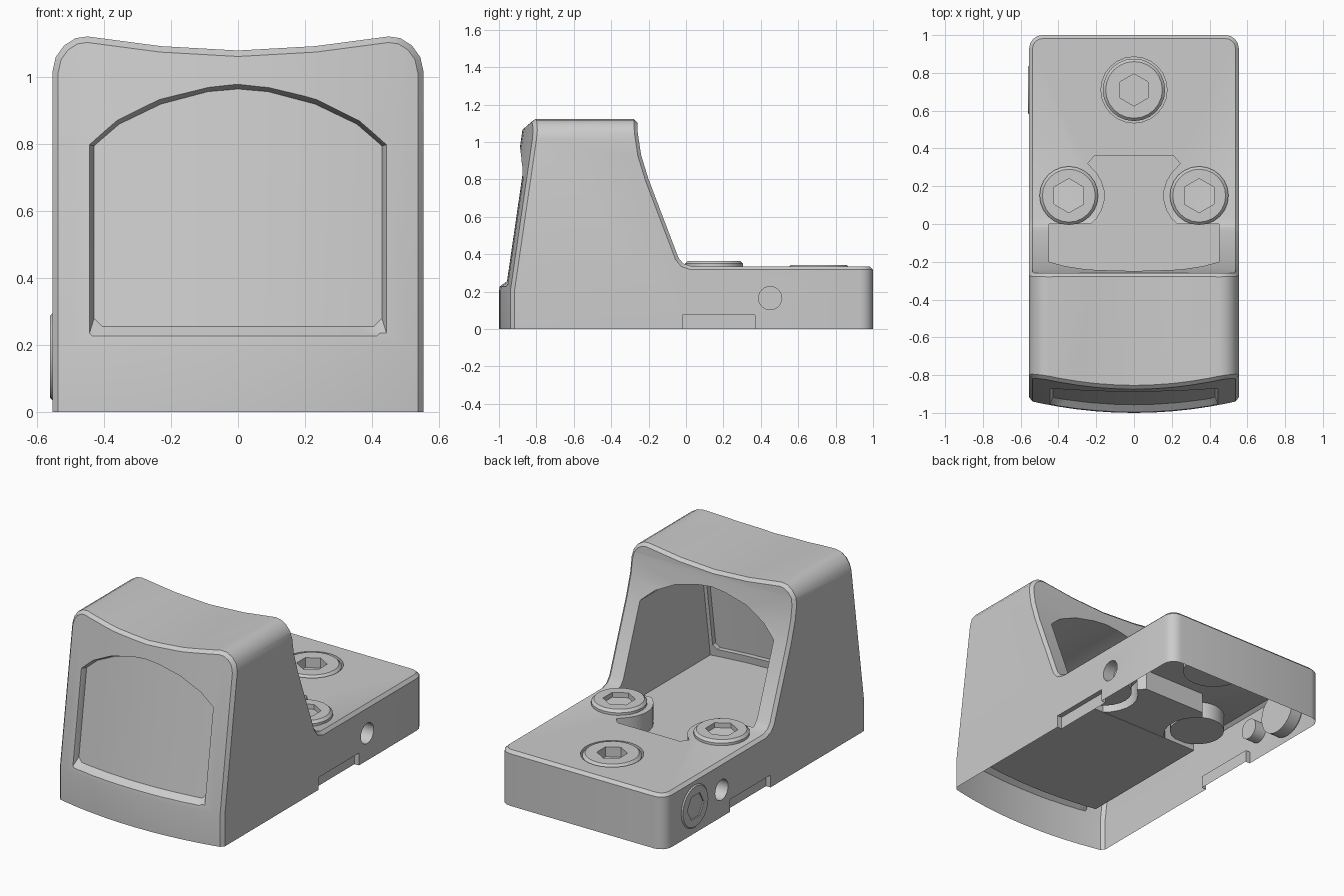
import bpy, bmesh
from math import cos, sin, pi, radians
from mathutils import Matrix

if "Cube" in bpy.data.objects:
    bpy.data.objects.remove(bpy.data.objects["Cube"])

W = 0.555


def make(name, verts, faces):
    me = bpy.data.meshes.new(name)
    me.from_pydata(verts, [], faces)
    bm = bmesh.new()
    bm.from_mesh(me)
    bmesh.ops.recalc_face_normals(bm, faces=bm.faces)
    bm.to_mesh(me)
    bm.free()
    ob = bpy.data.objects.new(name, me)
    bpy.context.collection.objects.link(ob)
    return ob


def prism(name, pts, axis, a, b):
    """Extrude a 2D outline along one axis."""
    put = {'X': lambda p, t: (t, p[0], p[1]),
           'Y': lambda p, t: (p[0], t, p[1]),
           'Z': lambda p, t: (p[0], p[1], t)}[axis]
    n = len(pts)
    verts = [put(p, a) for p in pts] + [put(p, b) for p in pts]
    faces = [tuple(range(n)), tuple(range(n, 2 * n))]
    faces += [(i, (i + 1) % n, n + (i + 1) % n, n + i) for i in range(n)]
    return make(name, verts, faces)


def loft(name, rings):
    """Join outlines made of columns (x, bottom, top), each laid on y = f(x, z)."""
    verts, faces = [], []
    c = len(rings[0][0])
    n = 2 * c
    for cols, f in rings:
        verts += [(x, f(x, lo), lo) for x, lo, hi in cols]
        verts += [(x, f(x, hi), hi) for x, lo, hi in reversed(cols)]
    for r in range(len(rings) - 1):
        faces += [(r * n + i, r * n + (i + 1) % n, r * n + n + (i + 1) % n, r * n + n + i)
                  for i in range(n)]
    for o in (0, (len(rings) - 1) * n):
        faces += [(o + i, o + i + 1, o + n - 2 - i, o + n - 1 - i) for i in range(c - 1)]
    return make(name, verts, faces)


def apply(ob, mod):
    bpy.context.view_layer.objects.active = ob
    bpy.ops.object.modifier_apply(modifier=mod.name)


def boolean(ob, cutter, op='DIFFERENCE'):
    m = ob.modifiers.new('cut', 'BOOLEAN')
    m.operation, m.solver, m.object = op, 'EXACT', cutter
    cutter.hide_render = True
    apply(ob, m)
    bpy.data.objects.remove(cutter)


def mirror(half):
    return [(-x, lo, hi) for x, lo, hi in reversed(half) if x > 0] + half


def smooth(ob, angle=30):
    bpy.ops.object.select_all(action='DESELECT')
    ob.select_set(True)
    bpy.context.view_layer.objects.active = ob
    bpy.ops.object.shade_smooth_by_angle(angle=radians(angle))


# Bowed front: upright at the foot, leaning back above z = 0.2
def upright(x, z):
    return -0.935 - 0.065 * (1 - (x / 0.56) ** 2)


def lean(x, z):
    return upright(x, z) + 0.145 * (z - 0.2)


def behind(d):
    return lambda x, z: lean(x, z) + d


# Body: side profile with rounded rear corners
side = [(-1.1, -0.1), (1, -0.1), (1, 0.335), (0.03, 0.335), (-0.015, 0.35), (-0.04, 0.38),
        (-0.2, 0.8), (-0.24, 0.93), (-0.258, 1.05), (-0.265, 1.2), (-1.1, 1.2)]
body = prism('sight_body', side, 'X', -W, W)
bm = bmesh.new()
bm.from_mesh(body.data)
rear = [e for e in bm.edges if all(v.co.y > 0.99 for v in e.verts)
        and abs(e.verts[0].co.x - e.verts[1].co.x) < 0.01]
bmesh.ops.bevel(bm, geom=rear, offset=0.07, segments=4, profile=0.5, affect='EDGES')
bm.to_mesh(body.data)
bm.free()

# Concave top with rounded shoulders
half = [(0.6, -0.3), (0.6, 1.0), (0.556, 1.01), (0.545, 1.06), (0.52, 1.095), (0.485, 1.117),
        (0.45, 1.122), (0.23, 1.093), (0, 1.08)]
boolean(body, prism('top_outline', half + [(-x, z) for x, z in half[-2::-1]], 'Y', -2, 2), 'INTERSECT')

# Front surface
cols = [(i * 0.1, -0.4, 1.4) for i in range(-7, 8)]
for f in (upright, lean):
    boolean(body, loft('front_cutter', [(cols, lambda x, z: -1.4), (cols, f)]))

# Small chamfer on all outer edges
bm = bmesh.new()
bm.from_mesh(body.data)
bmesh.ops.remove_doubles(bm, verts=bm.verts, dist=0.002)
bm.to_mesh(body.data)
bm.free()
m = body.modifiers.new('chamfer', 'BEVEL')
m.width, m.segments, m.limit_method, m.angle_limit = 0.018, 1, 'ANGLE', radians(40)
m.use_clamp_overlap = False
apply(body, m)

# Window recess, hood cavity and lens share the arched outline
arch = [(0, 0.985), (0.09, 0.975), (0.235, 0.94), (0.365, 0.875), (0.42, 0.827), (0.45, 0.8)]
outer = mirror([(x, 0.215, z) for x, z in arch])
cavity = mirror([(x, 0.21, z) for x, z in arch])
inner = mirror([(0, 0.255, 0.965), (0.09, 0.255, 0.957), (0.23, 0.255, 0.92),
                (0.355, 0.255, 0.86), (0.405, 0.255, 0.817), (0.43, 0.28, 0.795)])
boolean(body, loft('cavity_cutter', [(cavity, behind(0.08)), (cavity, lambda x, z: 0.0)]))
boolean(body, loft('window_cutter', [(outer, behind(-0.015)), (inner, behind(0.035)), (inner, behind(0.12))]))
lens = loft('lens', [(inner, behind(0.035)), (inner, behind(0.05))])

# Deck pocket running around the screw bosses
ph = [(0.449, -0.15), (0.449, -0.01)]
ph += [(0.345 - 0.19 * cos(radians(a)), 0.15 + 0.19 * sin(radians(a))) for a in range(-120, 41, 16)]
ph += [(0.245, 0.32), (0.21, 0.36)]
boolean(body, prism('pocket_cutter', ph + [(-x, y) for x, y in reversed(ph)], 'Z', 0.212, 0.6))


def circle(cx, cy, r, n=24):
    return [(cx + r * cos(2 * pi * i / n), cy + r * sin(2 * pi * i / n)) for i in range(n)]


# Rear counterbore, side holes and lower side notches
boolean(body, prism('counterbore_cutter', circle(0, 0.71, 0.175), 'Z', 0.25, 0.5))
for s in (-1, 1):
    boolean(body, prism('hole_cutter', circle(0.45, 0.165, 0.062), 'X', s * 0.48, s * 0.7))
    boolean(body, prism('notch_cutter', [(-0.02, -0.3), (0.37, -0.3), (0.37, 0.075), (-0.02, 0.075)],
                        'X', s * 0.525, s * 0.7))

# Open underside
bm = bmesh.new()
bm.from_mesh(body.data)
bmesh.ops.bisect_plane(bm, geom=bm.verts[:] + bm.edges[:] + bm.faces[:],
                       plane_co=(0, 0, 0), plane_no=(0, 0, 1), clear_inner=True)
bm.to_mesh(body.data)
bm.free()
smooth(body)
smooth(lens)


# Hex socket screws, top at local z = 0
def screw(name, r, hexr, depth, matrix, n=24):
    ang = [2 * pi * i / n for i in range(n)]
    hx = [hexr * cos(pi / 6) / cos(((a - pi / 2) % (pi / 3)) - pi / 6) for a in ang]
    rings = [([r] * n, -depth), ([r] * n, -0.015), ([r - 0.015] * n, 0), (hx, 0), (hx, -0.06)]
    verts = [(q * cos(a), q * sin(a), z) for rr, z in rings for q, a in zip(rr, ang)]
    faces = [(k * n + i, k * n + (i + 1) % n, k * n + n + (i + 1) % n, k * n + n + i)
             for k in range(len(rings) - 1) for i in range(n)]
    faces += [tuple(range(n)), tuple(range(4 * n, 5 * n))]
    ob = make(name, verts, faces)
    ob.data.transform(matrix)
    smooth(ob)


T = Matrix.Translation
screw('deck_screw_left', 0.155, 0.09, 0.13, T((-0.345, 0.15, 0.365)))
screw('deck_screw_right', 0.155, 0.09, 0.13, T((0.345, 0.15, 0.365)))
screw('rear_screw', 0.165, 0.085, 0.09, T((0, 0.71, 0.342)))
screw('side_screw', 0.137, 0.08, 0.09, T((-0.562, 0.71, 0.165)) @ Matrix.Rotation(-pi / 2, 4, 'Y'))
